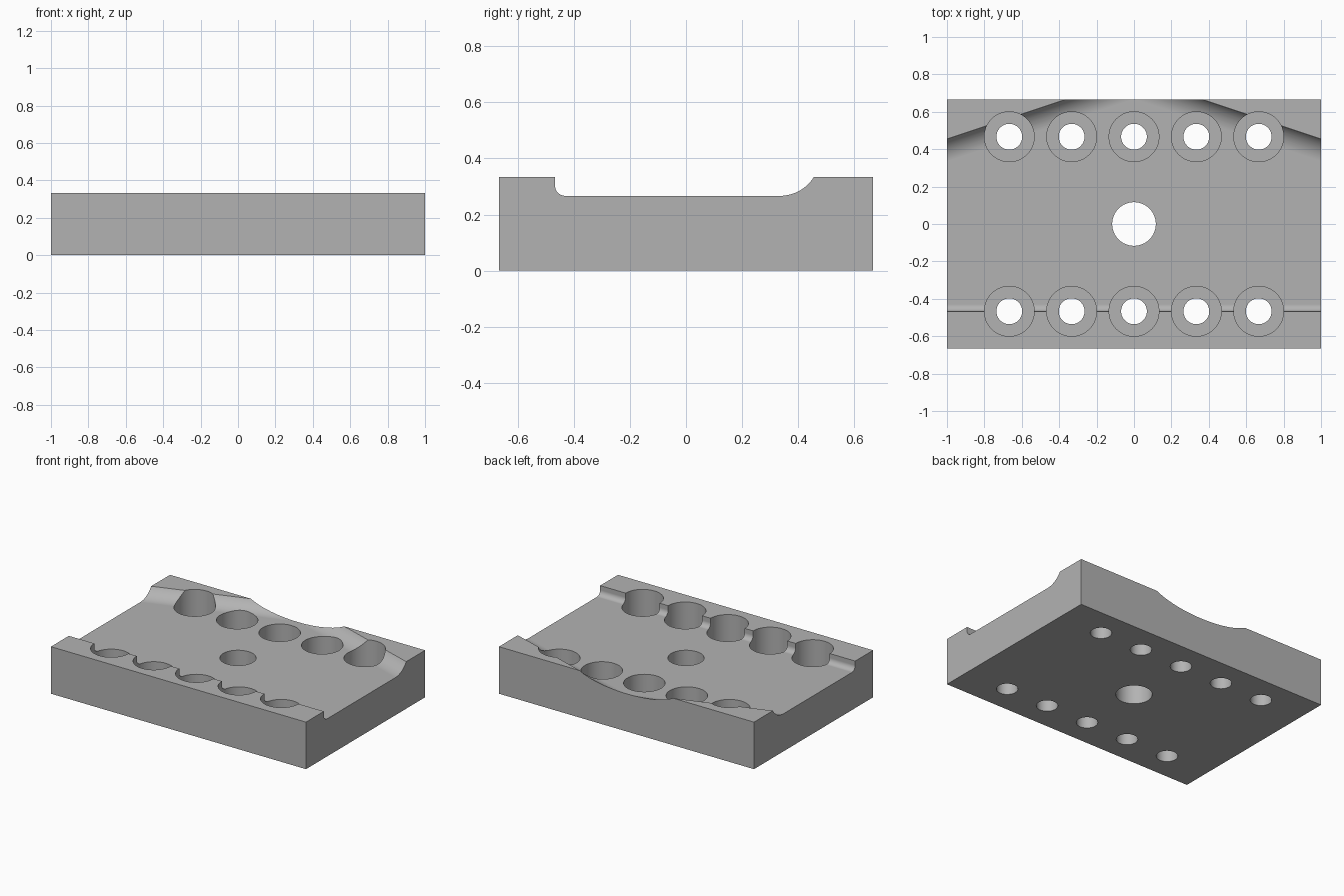
import bpy, bmesh
from math import sin, cos, pi, radians, sqrt

cube = bpy.data.objects.get("Cube")
if cube:
    bpy.data.objects.remove(cube, do_unlink=True)

U = 1 / 30                      # design module
HALF_X, HALF_Y, TOP, FLOOR = 30 * U, 20 * U, 10 * U, 8 * U
LIP_Y, LIP_R = -14 * U, 1.1 * U    # front lip and its fillet
COVE_R, SLOPE = 4 * U, 1 / 3       # rear cove, swept back toward the middle

grey = bpy.data.materials.new("plain grey")
grey.use_nodes = True
colour = (0.45, 0.45, 0.45, 1)
grey.diffuse_color = colour
grey.node_tree.nodes["Principled BSDF"].inputs["Base Color"].default_value = colour


def new_object(name, bm):
    bmesh.ops.recalc_face_normals(bm, faces=bm.faces[:])
    mesh = bpy.data.meshes.new(name)
    bm.to_mesh(mesh)
    bm.free()
    mesh.materials.append(grey)
    obj = bpy.data.objects.new(name, mesh)
    bpy.context.collection.objects.link(obj)
    return obj


def section(x):
    """Plate outline in y and z at one x; the rear cove shifts with x."""
    pts = [(2, 0), (-HALF_Y, 0), (-HALF_Y, TOP), (LIP_Y, TOP)]
    for i in range(9):
        a = pi / 2 * i / 8
        pts.append((LIP_Y + LIP_R * (1 - cos(a)), FLOOR + LIP_R * (1 - sin(a))))
    start = HALF_Y - SLOPE * abs(x)
    stretch = sqrt(1 + SLOPE ** 2)
    for i in range(17):
        a = radians(60) * i / 16
        pts.append((start + COVE_R * sin(a) * stretch, FLOOR + COVE_R * (1 - cos(a))))
    pts.append((2, TOP))
    return [(x, y, z) for y, z in pts]


# Plate: loft three sections, then trim the back flat
bm = bmesh.new()
rings = [[bm.verts.new(p) for p in section(x)] for x in (-HALF_X, 0, HALF_X)]
for a, b in zip(rings, rings[1:]):
    for i in range(len(a)):
        j = (i + 1) % len(a)
        bm.faces.new((a[i], a[j], b[j], b[i]))
bm.faces.new(rings[0])
bm.faces.new(rings[-1])
cut = bmesh.ops.bisect_plane(bm, geom=bm.verts[:] + bm.edges[:] + bm.faces[:], dist=1e-6,
                             plane_co=(0, HALF_Y, 0), plane_no=(0, 1, 0), clear_outer=True)
rim = [e for e in bm.edges if e.is_boundary]
bmesh.ops.holes_fill(bm, edges=rim, sides=0)
plate = new_object("grooved_plate", bm)


def drill(name, spots, radius, bottom):
    """Cut vertical round holes from the given height upward."""
    bm = bmesh.new()
    for x, y in spots:
        made = bmesh.ops.create_cone(bm, cap_ends=True, segments=64, radius1=radius,
                                     radius2=radius, depth=1)
        bmesh.ops.translate(bm, verts=made["verts"], vec=(x, y, bottom + 0.5))
    cutter = new_object(name, bm)
    cutter.hide_render = True
    mod = plate.modifiers.new(name, "BOOLEAN")
    mod.operation = "DIFFERENCE"
    mod.solver = "EXACT"
    mod.object = cutter
    bpy.ops.object.modifier_apply(modifier=name)
    bpy.data.objects.remove(cutter, do_unlink=True)


bpy.ops.object.select_all(action="DESELECT")
bpy.context.view_layer.objects.active = plate
plate.select_set(True)

# Two rows of counterbored screw holes and the centre hole
screws = [(i * 10 * U, side * 14 * U) for i in range(-2, 3) for side in (-1, 1)]
drill("counterbores", screws, 4 * U, 4 * U)
drill("screw_bores", screws, 2.07 * U, -0.2)
drill("centre_bore", [(0, 0)], 3.5 * U, -0.2)

bpy.ops.object.shade_smooth_by_angle(angle=radians(30))
weighted = plate.modifiers.new("even_shading", "WEIGHTED_NORMAL")
weighted.keep_sharp = True
